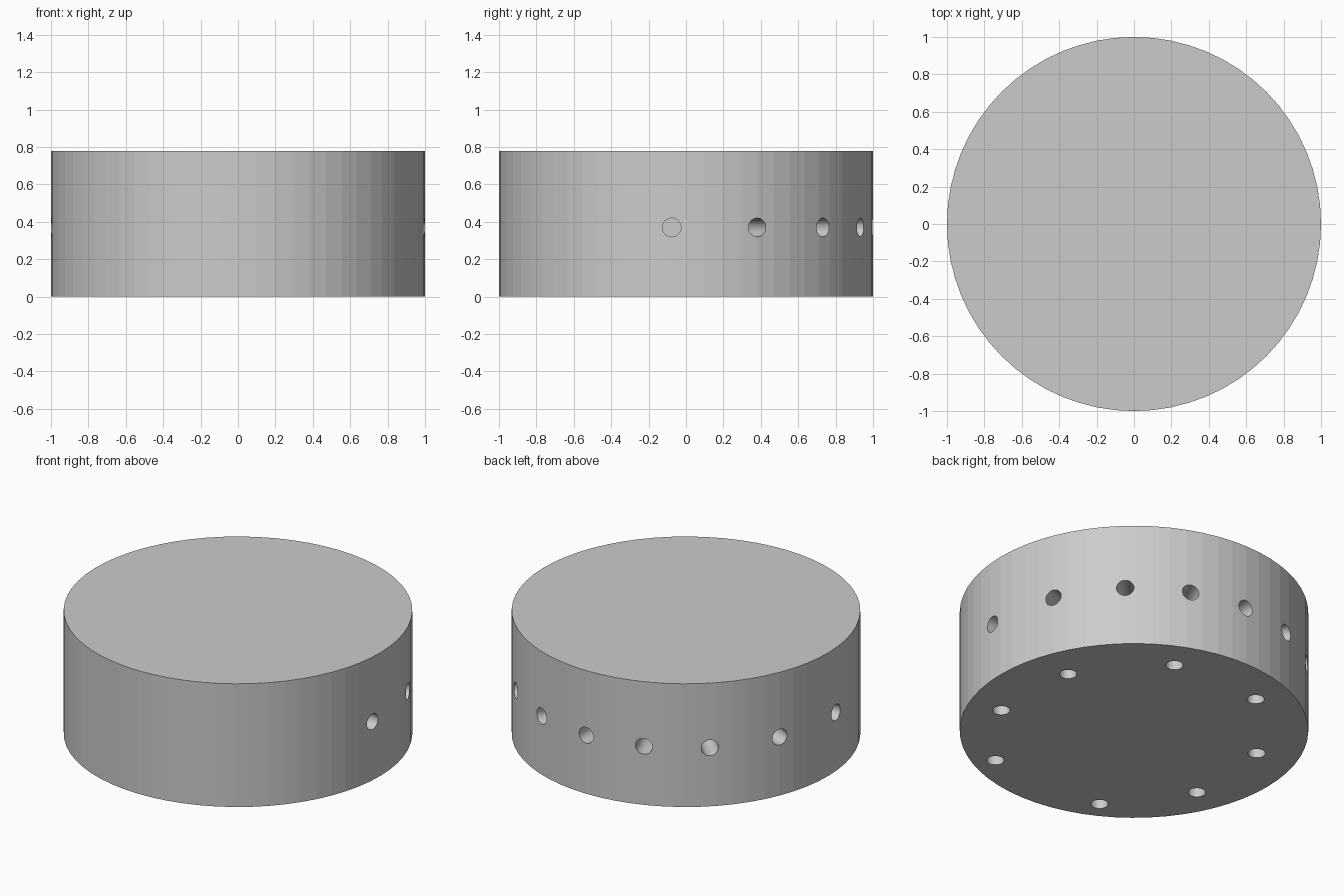
import bpy
from math import cos, sin, radians
from mathutils import Vector

if "Cube" in bpy.data.objects:
    bpy.data.objects.remove(bpy.data.objects["Cube"])

HEIGHT = 0.78
HOLE_R = 0.05
DEPTH = 0.3


def cylinder(name, radius, depth, centre, axis=Vector((0, 0, 1)), sides=32):
    bpy.ops.mesh.primitive_cylinder_add(
        vertices=sides, radius=radius, depth=depth, location=centre,
        rotation=Vector(axis).to_track_quat('Z', 'Y').to_euler())
    obj = bpy.context.object
    obj.name = name
    return obj


# Solid drum
drum = cylinder("drum", 1.0, HEIGHT, (0, 0, HEIGHT / 2), sides=64)

# Blind holes: (mouth point, outward direction)
holes = []

# Side holes around the back half: (angle of the mouth, angle of the axis)
side = [(-4.4, 0), (22.4, 22.5), (47.1, 45), (69, 67.5)]
side += [(180 - m, 180 - a) for m, a in side] + [(90, 90)]
for mouth, axis in side:
    m, a = radians(mouth), radians(axis)
    holes.append((Vector((cos(m), sin(m), 0.37)), Vector((cos(a), sin(a), 0))))

# Ring of eight holes in the underside, mirrored left to right
for x, y in [(0.706, 0.253), (0.304, 0.723), (0.732, -0.312), (0.39, -0.773)]:
    for s in (1, -1):
        holes.append((Vector((s * x, y, 0)), Vector((0, 0, -1))))

# Cut the holes
cutters = bpy.data.collections.new("hole_cutters")
bpy.context.scene.collection.children.link(cutters)
for i, (mouth, out) in enumerate(holes):
    length = DEPTH + 0.1
    cutter = cylinder(f"hole_cutter_{i}", HOLE_R, length,
                      mouth + out * (0.1 - length / 2), out)
    for c in list(cutter.users_collection):
        c.objects.unlink(cutter)
    cutters.objects.link(cutter)
    cutter.hide_render = True
    cutter.display_type = 'WIRE'

cut = drum.modifiers.new("holes", 'BOOLEAN')
cut.operation = 'DIFFERENCE'
cut.operand_type = 'COLLECTION'
cut.collection = cutters
cut.solver = 'EXACT'
